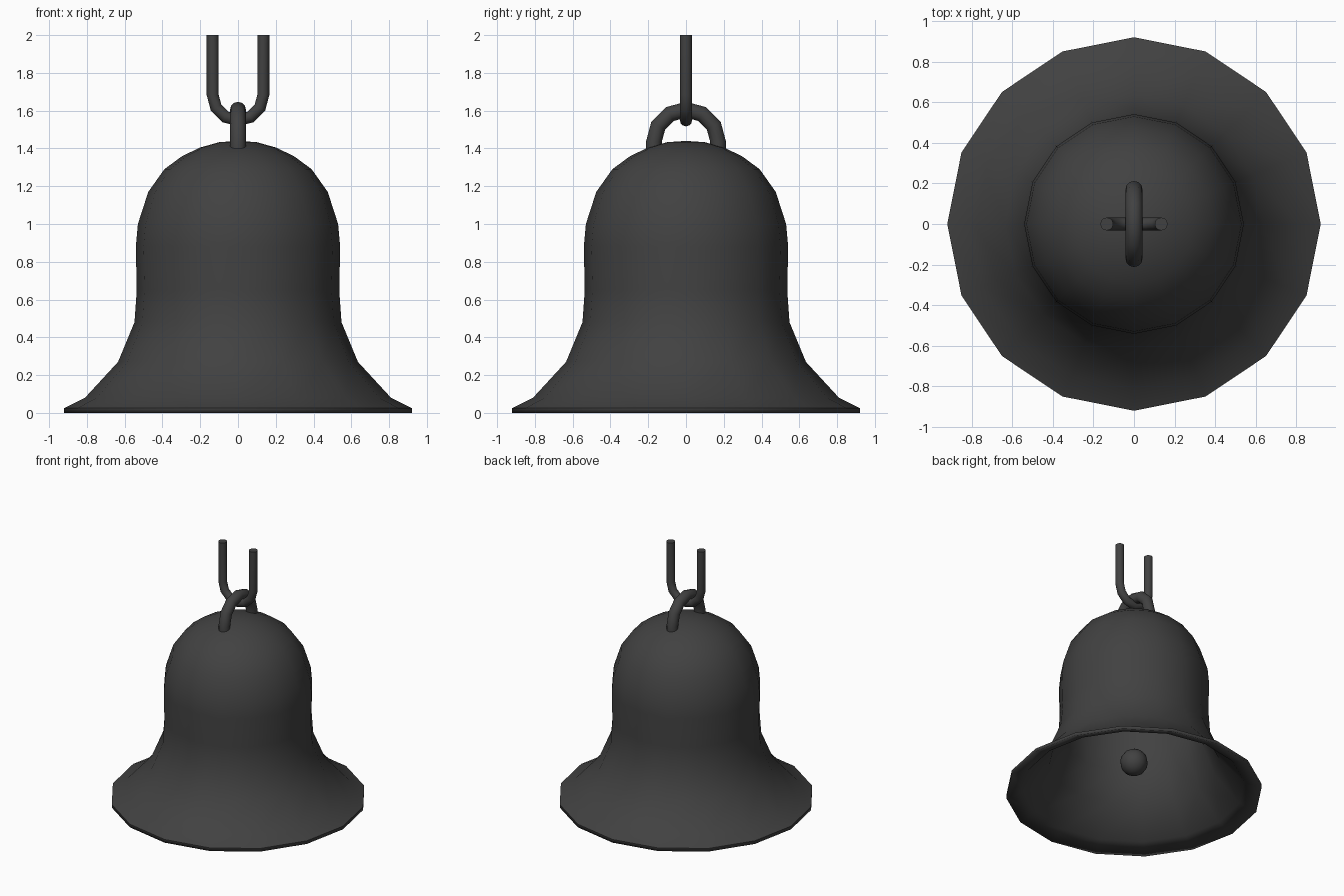
import bpy, bmesh, math

if "Cube" in bpy.data.objects:
    bpy.data.objects.remove(bpy.data.objects["Cube"])

iron = bpy.data.materials.new("dark_iron")
iron.diffuse_color = (0.053, 0.053, 0.053, 1)
iron.use_nodes = True
iron.node_tree.nodes["Principled BSDF"].inputs["Base Color"].default_value = iron.diffuse_color


def make_object(name, bm, angle):
    bmesh.ops.recalc_face_normals(bm, faces=bm.faces)
    mesh = bpy.data.meshes.new(name)
    bm.to_mesh(mesh)
    bm.free()
    mesh.materials.append(iron)
    ob = bpy.data.objects.new(name, mesh)
    bpy.context.collection.objects.link(ob)
    bpy.ops.object.select_all(action='DESELECT')
    ob.select_set(True)
    bpy.context.view_layer.objects.active = ob
    bpy.ops.object.shade_smooth_by_angle(angle=math.radians(angle))
    return ob


def lathe(name, profile, sides, angle=50):
    """Spin an (r, z) profile around z; zero radius becomes a pole."""
    bm = bmesh.new()
    rings = []
    for r, z in profile:
        if r == 0:
            rings.append([bm.verts.new((0, 0, z))] * sides)
        else:
            rings.append([bm.verts.new((r * math.cos(2 * math.pi * i / sides),
                                        r * math.sin(2 * math.pi * i / sides), z))
                          for i in range(sides)])
    for a, b in zip(rings, rings[1:]):
        for i in range(sides):
            j = (i + 1) % sides
            vs = list(dict.fromkeys([a[i], a[j], b[j], b[i]]))
            if len(vs) > 2:
                bm.faces.new(vs)
    return make_object(name, bm, angle)


def arch_tube(name, radius, tube, centre_z, end_z, along_y, sign, sides=12):
    """Half-circle tube with straight legs; sign 1 arches up, -1 hangs down."""
    path = [(radius, end_z, 0)]
    for k in range(7):
        a = math.pi * k / 6
        path.append((radius * math.cos(a), centre_z + sign * radius * math.sin(a), sign * a))
    path.append((-radius, end_z, sign * math.pi))
    bm = bmesh.new()
    rings = []
    for h, z, a in path:
        ring = []
        for i in range(sides):
            t = 2 * math.pi * i / sides
            u = h + tube * math.cos(t) * math.cos(a)
            w = z + tube * math.cos(t) * math.sin(a)
            v = tube * math.sin(t)
            ring.append(bm.verts.new((v, u, w) if along_y else (u, v, w)))
        rings.append(ring)
    for a, b in zip(rings, rings[1:]):
        for i in range(sides):
            j = (i + 1) % sides
            bm.faces.new((a[i], a[j], b[j], b[i]))
    bm.faces.new(rings[0])
    bm.faces.new(rings[-1])
    return make_object(name, bm, 50)


# Bell body: outer skin up to the crown, then the inner skin back to the rim
outer = [(0.92, 0), (0.92, 0.025), (0.81, 0.08), (0.635, 0.27), (0.548, 0.48),
         (0.536, 0.65), (0.541, 0.88), (0.53, 1.0), (0.475, 1.17), (0.39, 1.29),
         (0.295, 1.36), (0.2, 1.405), (0.1, 1.433), (0, 1.44)]
inner = [(0, 1.41), (0.19, 1.375), (0.37, 1.265), (0.45, 1.155), (0.5, 1.0),
         (0.511, 0.88), (0.506, 0.65), (0.518, 0.475), (0.61, 0.255),
         (0.795, 0.05), (0.92, 0)]
body = lathe("bell_body", outer + inner, 16)

# Weld the rim seam
bm = bmesh.new()
bm.from_mesh(body.data)
bmesh.ops.remove_doubles(bm, verts=bm.verts, dist=0.0005)
bmesh.ops.recalc_face_normals(bm, faces=bm.faces)
bm.to_mesh(body.data)
bm.free()

# Clapper ball
ball = [(0.1 * math.sin(math.pi * k / 8) if 0 < k < 8 else 0,
         0.25 - 0.1 * math.cos(math.pi * k / 8)) for k in range(9)]
lathe("clapper_ball", ball, 12)

# Crown loop and the hanging link passing through it
arch_tube("crown_loop", 0.17, 0.042, 1.435, 1.395, True, 1)
arch_tube("hanging_link", 0.134, 0.032, 1.683, 2.0, False, -1)
